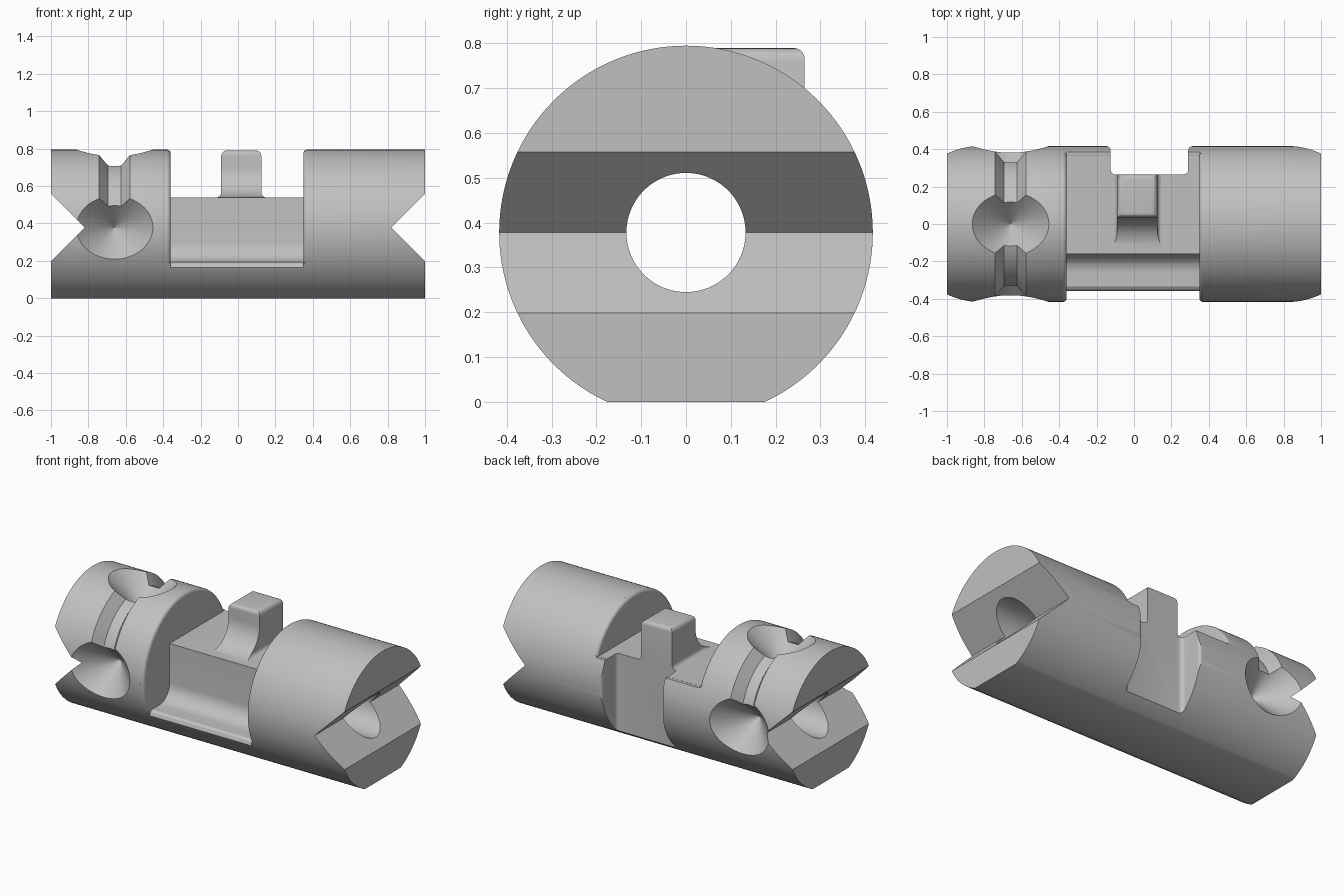
import bpy, bmesh
from math import sin, cos, pi, radians, asin

if "Cube" in bpy.data.objects:
    bpy.data.objects.remove(bpy.data.objects["Cube"])

R, CZ, BORE = 0.417, 0.378, 0.133   # body radius, axis height, bore radius
GX = -0.66                          # position of the countersinks and groove

steel = bpy.data.materials.new("plain grey")
steel.use_nodes = True
grey = (0.53, 0.53, 0.53, 1)
steel.diffuse_color = grey
steel.node_tree.nodes["Principled BSDF"].inputs["Base Color"].default_value = grey


def arc(cx, cy, r, a0, a1, n=8):
    """Points on an arc, angles in degrees."""
    angles = [radians(a0 + (a1 - a0) * i / n) for i in range(n + 1)]
    return [(cx + r * cos(a), cy + r * sin(a)) for a in angles]


def loft(name, rings):
    """Closed solid through a row of matching rings."""
    bm = bmesh.new()
    loops = [[bm.verts.new(p) for p in ring] for ring in rings]
    for a, b in zip(loops, loops[1:]):
        for i in range(len(a)):
            j = (i + 1) % len(a)
            bm.faces.new((a[i], a[j], b[j], b[i]))
    bm.faces.new(loops[0])
    bm.faces.new(loops[-1])
    bmesh.ops.recalc_face_normals(bm, faces=bm.faces)
    mesh = bpy.data.meshes.new(name)
    bm.to_mesh(mesh)
    bm.free()
    mesh.materials.append(steel)
    obj = bpy.data.objects.new(name, mesh)
    bpy.context.collection.objects.link(obj)
    return obj


def prism(name, pts, axis, lo, hi):
    """Extrude a flat profile along one axis."""
    place = {"x": lambda a, b, t: (t, a, b),
             "y": lambda a, b, t: (a, t, b),
             "z": lambda a, b, t: (a, b, t)}[axis]
    return loft(name, [[place(a, b, t) for a, b in pts] for t in (lo, hi)])


def sweep(name, pts, a0, a1, n=96):
    """Turn an (x, radius) profile about the body axis."""
    angles = [radians(a0 + (a1 - a0) * i / n) for i in range(n + 1)]
    return loft(name, [[(x, r * cos(a), CZ + r * sin(a)) for x, r in pts] for a in angles])


def combine(target, tool, operation="DIFFERENCE"):
    mod = target.modifiers.new(operation.title(), "BOOLEAN")
    mod.operation, mod.object, mod.solver = operation, tool, "EXACT"
    bpy.ops.object.select_all(action="DESELECT")
    bpy.context.view_layer.objects.active = target
    target.select_set(True)
    bpy.ops.object.modifier_apply(modifier=mod.name)
    bpy.data.objects.remove(tool)


# Round bar with a flat underside
flat = 180 / pi * asin(CZ / R)
body = prism("lock_cylinder_body", arc(0, CZ, R, -flat, 180 + flat, 128), "x", -1, 1)

# Middle slot: level floor on top, front pocket with a hollow corner and soft lip
slot = [(0.6, 0.54), (-0.16, 0.54)] + arc(-0.26, 0.295, 0.1, 0, -90)
slot += [(-0.335, 0.195), (-0.35, 0.185), (-0.358, 0.165), (-0.6, 0.165), (-0.6, 1), (0.6, 1)]
combine(body, prism("slot_cutter", slot, "x", -0.36, 0.35))

# Rounded mouth of the slot
mouth = [(-0.38, 0.45)] + arc(-0.38, R - 0.02, 0.02, 90, 0, 4)
mouth += arc(0.37, R - 0.02, 0.02, 180, 90, 4) + [(0.37, 0.45)]
combine(body, sweep("mouth_cutter", mouth, 24, 207))

# Flat relief down the back, seen in plan
relief = [(-0.145, 0.6)] + arc(-0.145, 0.395, 0.02, 90, 0, 4)
relief += arc(-0.1, 0.29, 0.025, 180, 270, 5) + arc(0.265, 0.29, 0.025, 270, 360, 5)
relief += arc(0.31, 0.395, 0.02, 180, 90, 4) + [(0.31, 0.6)]
combine(body, prism("relief_cutter", relief, "z", -0.2, 1))

# Upright lug: front outline trimmed by its side outline
front = [(-0.11, 0.5), (-0.11, 0.54)] + arc(-0.115, 0.565, 0.025, -80, 0, 5)
front += arc(-0.06, 0.76, 0.03, 180, 90, 5) + arc(0.095, 0.76, 0.03, 90, 0, 5)
front += arc(0.15, 0.565, 0.025, 180, 260, 5) + [(0.145, 0.54), (0.145, 0.5)]
side = [(0.265, 0.5), (-0.13, 0.5)] + arc(-0.13, 0.705, 0.165, -90, 0, 16)
side += arc(0.06, 0.765, 0.025, 180, 90, 5) + arc(0.24, 0.765, 0.025, 90, 0, 5)
lug = prism("lug", front, "y", -0.3, 0.4)
combine(lug, prism("lug_side", side, "x", -0.3, 0.3), "INTERSECT")
combine(body, lug, "UNION")

# Bore along the axis
combine(body, prism("bore_cutter", arc(0, CZ, BORE, 0, 354.375, 63), "x", -1.2, 1.2))

# V notches across both ends
for s in (-1, 1):
    vee = [(s * 0.82, CZ), (s * 1.1, CZ + 0.28), (s * 1.1, CZ - 0.28)]
    combine(body, prism("notch_cutter", vee, "y", -1, 1))

# Groove over the top, joining the three countersinks
groove = [(GX - 0.035, 0.35), (GX + 0.035, 0.35), (GX + 0.082, R),
          (GX + 0.082, 0.5), (GX - 0.082, 0.5), (GX - 0.082, R)]
combine(body, sweep("groove_cutter", groove, 0, 180))

# Countersinks at the front, top and back
for turn in (0, 90, 180):
    a = radians(turn)
    rings = []
    for h, r in ((0.213, 0.001), (0.5, 0.288)):
        rings.append([(GX + u, h * cos(a) - v * sin(a), CZ + h * sin(a) + v * cos(a))
                      for u, v in arc(0, 0, r, 0, 354.375, 63)])
    combine(body, loft("countersink_cutter", rings))

bpy.context.view_layer.objects.active = body
body.select_set(True)
bpy.ops.object.shade_smooth_by_angle(angle=radians(30))
